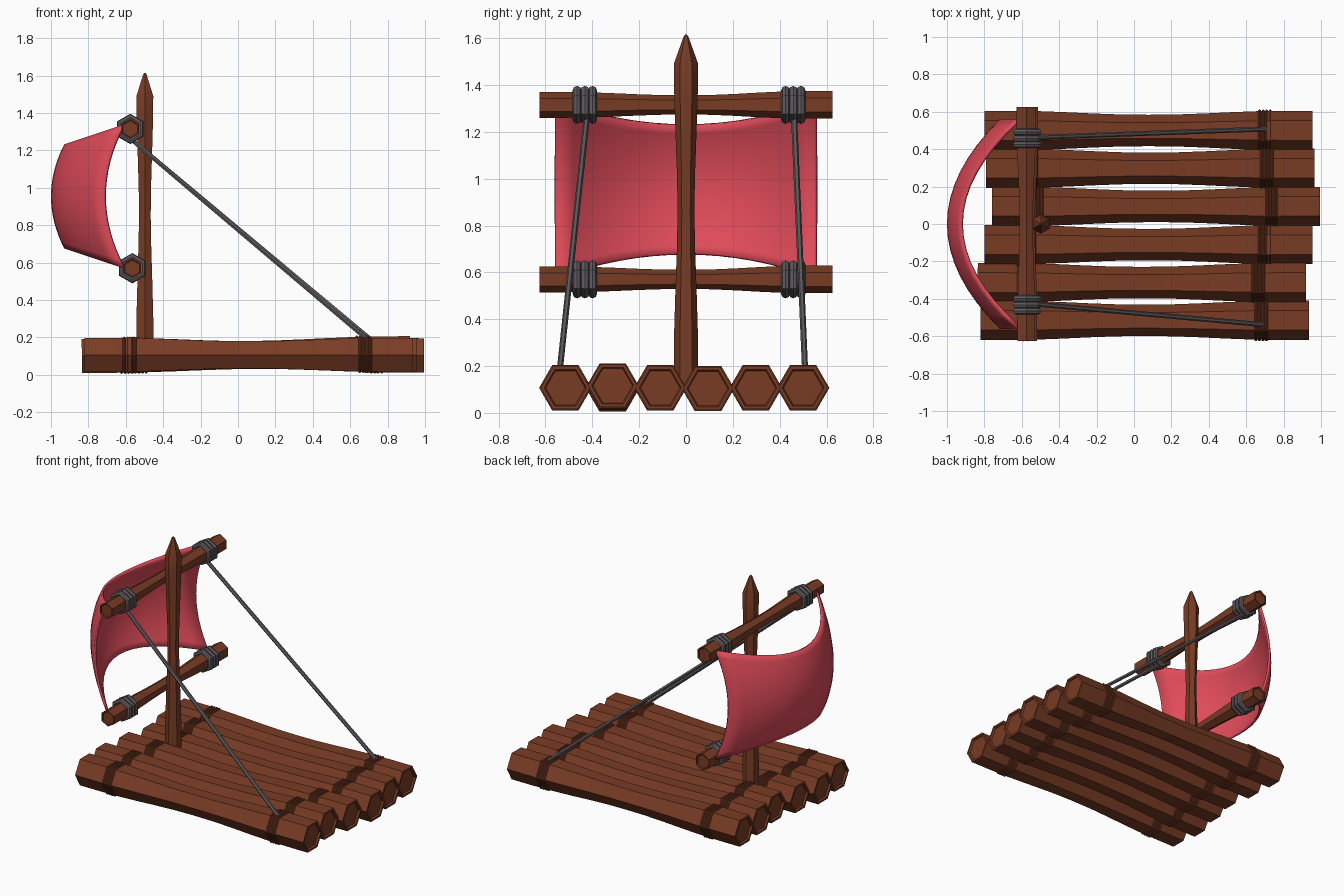
import bpy, bmesh
from math import sin, cos, pi, radians
from mathutils import Vector

if "Cube" in bpy.data.objects:
    bpy.data.objects.remove(bpy.data.objects["Cube"])


def material(name, rgb):
    m = bpy.data.materials.new(name)
    m.diffuse_color = (*rgb, 1)
    m.use_nodes = True
    m.node_tree.nodes["Principled BSDF"].inputs["Base Color"].default_value = m.diffuse_color
    return m


WOOD = material("wood", (0.19, 0.045, 0.018))
ROPE = material("rope", (0.12, 0.105, 0.115))
CLOTH = material("cloth", (0.74, 0.07, 0.10))


def finish(name, bm, mat):
    bmesh.ops.recalc_face_normals(bm, faces=bm.faces)
    me = bpy.data.meshes.new(name)
    bm.to_mesh(me)
    bm.free()
    me.materials.append(mat)
    ob = bpy.data.objects.new(name, me)
    bpy.context.collection.objects.link(ob)
    bpy.ops.object.select_all(action='DESELECT')
    ob.select_set(True)
    bpy.context.view_layer.objects.active = ob
    bpy.ops.object.shade_smooth_by_angle(angle=radians(35))
    return ob


def frame(axis, first):
    d = Vector(axis).normalized()
    a = Vector(first)
    a = (a - d * a.dot(d)).normalized()
    return d, a, d.cross(a)


def bridge(bm, r0, r1):
    n = len(r0)
    for i in range(n):
        bm.faces.new((r0[i], r0[(i + 1) % n], r1[(i + 1) % n], r1[i]))


def spindle(name, p0, p1, profile, first, mat, sides=6):
    """Sided pole from p0 to p1; profile holds (distance along, radius)."""
    p0, p1 = Vector(p0), Vector(p1)
    d, a, b = frame(p1 - p0, first)
    bm = bmesh.new()
    rings = []
    for t, r in profile:
        c = p0 + d * t
        rings.append([bm.verts.new(c + (a * cos(2 * pi * i / sides) + b * sin(2 * pi * i / sides)) * r)
                      for i in range(sides)])
    for r0, r1 in zip(rings, rings[1:]):
        bridge(bm, r0, r1)
    bm.faces.new(rings[0])
    bm.faces.new(rings[-1])
    return finish(name, bm, mat)


def binding(name, centers, axis, first, R, r, mat, tube=8):
    """A set of six-cornered rope rings."""
    d, a, b = frame(axis, first)
    bm = bmesh.new()
    for c in centers:
        loops = []
        for i in range(6):
            out = a * cos(i * pi / 3) + b * sin(i * pi / 3)
            loops.append([bm.verts.new(Vector(c) + out * (R + r * cos(2 * pi * j / tube))
                                       + d * r * sin(2 * pi * j / tube)) for j in range(tube)])
        for i in range(6):
            bridge(bm, loops[i], loops[(i + 1) % 6])
    return finish(name, bm, mat)


def waisted(L, r0, rm, r1, dent):
    """Pole profile thick at both ends, thin in the middle, with dented end caps."""
    body = [(0, r0)]
    for k in range(1, 12):
        t = k / 12
        end = r0 if t < 0.5 else r1
        s = min(1, max(0, (abs(2 * t - 1) - 0.05) / 0.75))
        body.append((t * L, rm + (end - rm) * s * s * (3 - 2 * s)))
    body.append((L, r1))
    return ([(dent, r0 * 0.7), (dent, r0 * 0.8), (0, r0 * 0.86)] + body
            + [(L, r1 * 0.86), (L - dent, r1 * 0.8), (L - dent, r1 * 0.7)])


# Deck logs (y, left end x, left z, right z) with their thin lashings
LOGS = [(-0.515, -0.82, 0.107, 0.107), (-0.313, -0.835, 0.100, 0.116),
        (-0.11, -0.80, 0.107, 0.107), (0.094, -0.76, 0.104, 0.104),
        (0.298, -0.79, 0.107, 0.107), (0.5, -0.80, 0.107, 0.107)]
LEN = 1.755
for n, (y, x, z0, z1) in enumerate(LOGS, 1):
    p0, p1 = Vector((x, y, z0)), Vector((x + LEN, y, z1))
    spindle(f"deck_log_{n}", p0, p1, waisted(LEN, 0.105, 0.084, 0.105, 0.012), (0, 1, 0), WOOD)
    for side, at in (("left", 0.24), ("right", 1.5)):
        pts = [p0.lerp(p1, (at + (k - 1.5) * 0.019) / LEN) for k in range(4)]
        binding(f"log_lashing_{side}_{n}", pts, p1 - p0, (0, 1, 0), 0.104, 0.008, WOOD)

# Mast with pointed tip
spindle("mast", (-0.498, 0, 0.1), (-0.498, 0, 1.615),
        [(0, 0.052), (0.2, 0.052), (0.4, 0.046), (0.6, 0.039), (0.75, 0.036), (0.9, 0.038),
         (1.1, 0.045), (1.25, 0.05), (1.39, 0.052), (1.505, 0.011), (1.515, 0.004)],
        (0, 1, 0), WOOD)

# Yards and their thick rope bindings
for name, x, z in (("upper", -0.576, 1.315), ("lower", -0.565, 0.57)):
    spindle(f"{name}_yard", (x, -0.625, z), (x, 0.625, z),
            waisted(1.25, 0.055, 0.041, 0.059, 0.008), (0, 0, 1), WOOD)
    for side, yc in (("front", -0.432), ("back", 0.458)):
        binding(f"{name}_yard_rope_{side}", [(x, yc + k * 0.033, z) for k in (-1, 0, 1)],
                (0, 1, 0), (0, 0, 1), 0.062, 0.019, ROPE)

# Stays running down to the outer logs
for name, a, b in (("front", (-0.56, -0.425, 1.25), (0.69, -0.538, 0.19)),
                   ("back", (-0.56, 0.462, 1.25), (0.71, 0.508, 0.19))):
    L = (Vector(b) - Vector(a)).length
    spindle(f"stay_{name}", a, b, [(0, 0.013), (L, 0.013)], (0, 1, 0), ROPE)

# Billowing sail
bm = bmesh.new()
N = 16
grid = []
for i in range(N + 1):
    v = 2 * i / N - 1
    row = []
    for j in range(N + 1):
        u = 2 * j / N - 1
        x = -0.992 + 0.28 * u * u + v * v * (0.07 + 0.03 * u * u)
        z = 0.954 + v * (0.275 + 0.105 * u * u)
        row.append(bm.verts.new((x, 0.555 * u, z)))
    grid.append(row)
for i in range(N):
    for j in range(N):
        bm.faces.new((grid[i][j], grid[i][j + 1], grid[i + 1][j + 1], grid[i + 1][j]))
sail = finish("sail", bm, CLOTH)
solid = sail.modifiers.new("thickness", 'SOLIDIFY')
solid.thickness = 0.016
solid.offset = 0
